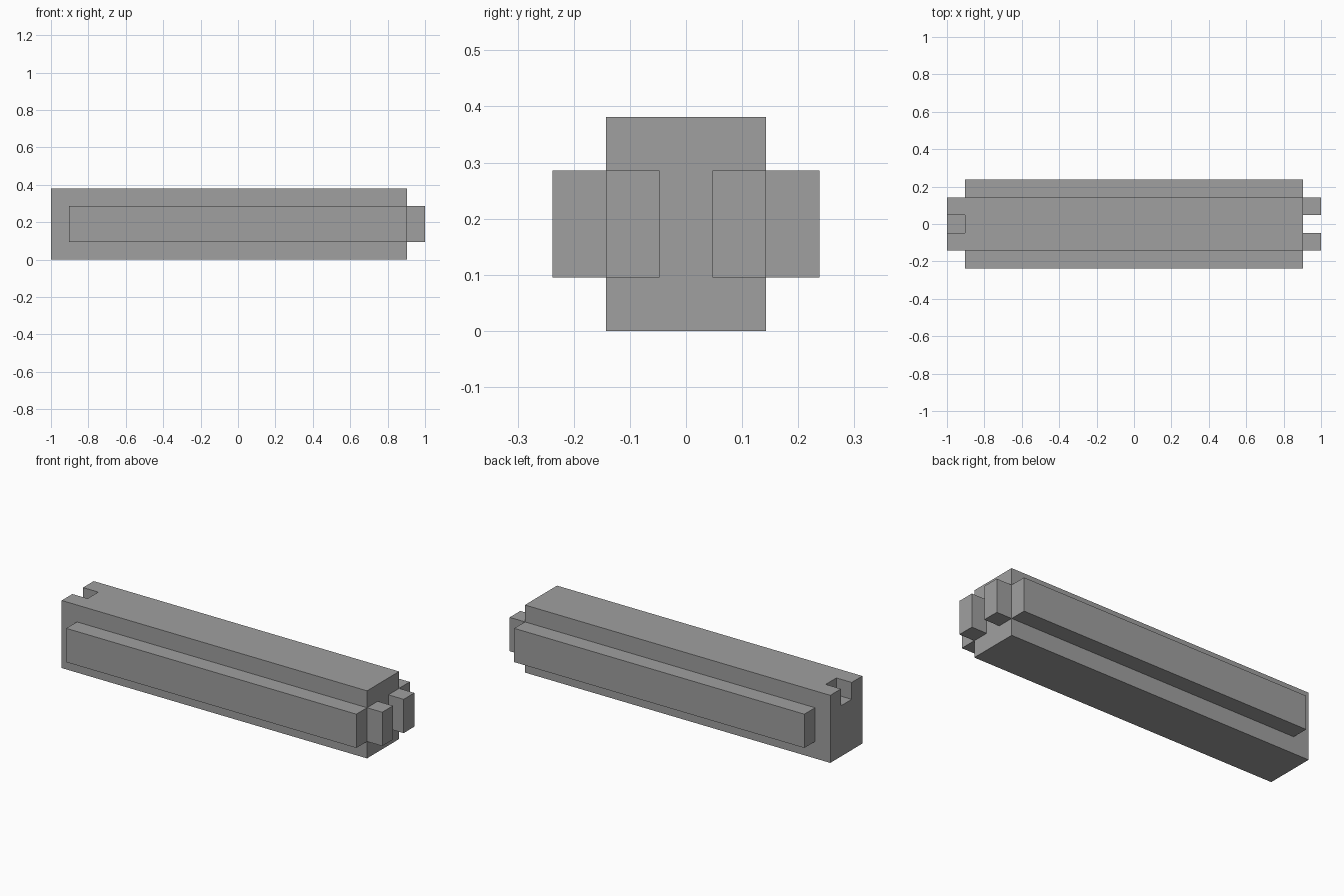
import bpy

cube = bpy.data.objects.get("Cube")
if cube:
    bpy.data.objects.remove(cube, do_unlink=True)

U = 2 / 21  # module: the whole beam is 21 x 5 x 4 modules

# Single plain grey finish
grey = bpy.data.materials.new("plain_grey")
grey.use_nodes = True
colour = (0.35, 0.35, 0.35, 1)
grey.diffuse_color = colour
grey.node_tree.nodes["Principled BSDF"].inputs["Base Color"].default_value = colour


def box(name, low, high):
    """Box between two corners given in modules."""
    bpy.ops.mesh.primitive_cube_add(size=1)
    ob = bpy.context.object
    ob.name = name
    for v in ob.data.vertices:
        for i in range(3):
            v.co[i] = (high[i] if v.co[i] > 0 else low[i]) * U
    ob.data.materials.append(grey)
    return ob


# Main beam with a notch cut into the top of its -x end
beam = box("beam", (-10.5, -1.5, 0), (9.5, 1.5, 4))
cutter = box("notch_cutter", (-11.5, -0.5, 3), (-9.5, 0.5, 5))
cutter.hide_render = True
notch = beam.modifiers.new("notch", "BOOLEAN")
notch.operation = "DIFFERENCE"
notch.solver = "EXACT"
notch.object = cutter
bpy.context.view_layer.objects.active = beam
bpy.ops.object.modifier_apply(modifier=notch.name)
bpy.data.objects.remove(cutter, do_unlink=True)

# Side rails and end pegs, one of each per side
for side, s in (("right", -1), ("left", 1)):
    y0, y1 = sorted((1.5 * s, 2.5 * s))
    box(side + "_rail", (-9.5, y0, 1), (9.5, y1, 3))
    y0, y1 = sorted((0.5 * s, 1.5 * s))
    box(side + "_peg", (9.5, y0, 1), (10.5, y1, 3))
